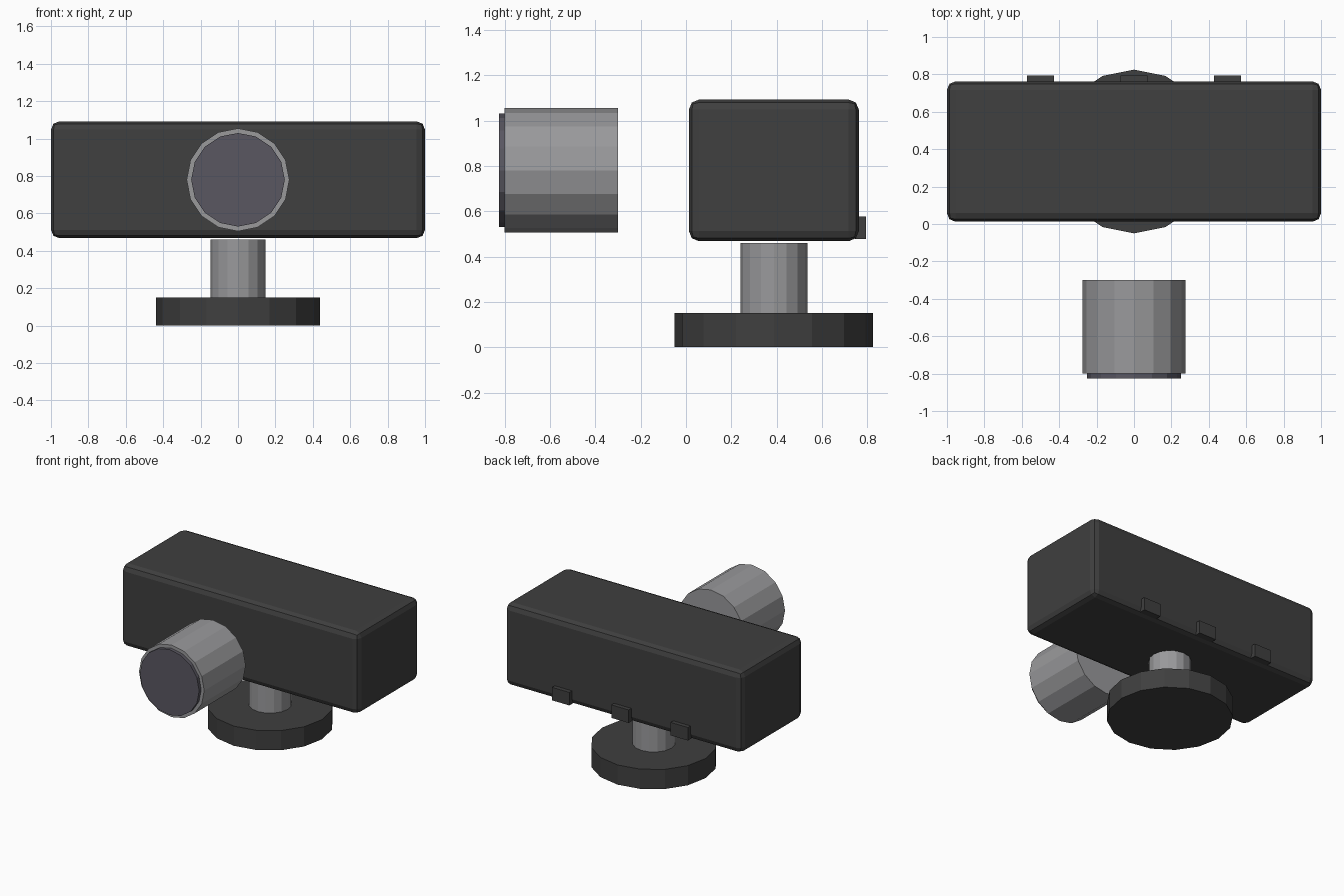
import bpy, math

if "Cube" in bpy.data.objects:
    bpy.data.objects.remove(bpy.data.objects["Cube"])

SIDES = 16
BODY_Y = 0.3875   # common centre of body, post and base
LENS_Z = 0.78


def material(name, r, g, b):
    m = bpy.data.materials.new(name)
    m.diffuse_color = (r, g, b, 1)
    m.use_nodes = True
    m.node_tree.nodes["Principled BSDF"].inputs["Base Color"].default_value = m.diffuse_color
    return m


dark = material("dark_plastic", 0.05, 0.05, 0.05)
metal = material("grey_metal", 0.32, 0.32, 0.33)
glass_mat = material("lens_glass", 0.10, 0.095, 0.12)


def box(name, lo, hi, mat, bevel=0):
    bpy.ops.mesh.primitive_cube_add(size=1, location=[(a + b) / 2 for a, b in zip(lo, hi)])
    o = bpy.context.object
    o.name = name
    o.scale = [b - a for a, b in zip(lo, hi)]
    bpy.ops.object.transform_apply(location=False, rotation=False, scale=True)
    o.data.materials.append(mat)
    if bevel:
        mod = o.modifiers.new("bevel", 'BEVEL')
        mod.width = bevel
        mod.segments = 2
    return o


def cylinder(name, radius, depth, centre, mat, along_y=False):
    bpy.ops.mesh.primitive_cylinder_add(
        vertices=SIDES, radius=radius, depth=depth, location=centre,
        rotation=(math.pi / 2 if along_y else 0, 0, 0))
    o = bpy.context.object
    o.name = name
    o.data.materials.append(mat)
    return o


# Main housing with softened edges
box("body", (-1, 0.0125, 0.4675), (1, 0.7625, 1.0925), dark, bevel=0.045)

# Floating lens barrel and its front glass
cylinder("lens_barrel", 0.275, 0.5, (0, -0.55, LENS_Z), metal, along_y=True)
cylinder("lens_glass", 0.25, 0.035, (0, -0.8075, LENS_Z), glass_mat, along_y=True)

# Stand
cylinder("stand_base", 0.4375, 0.15, (0, BODY_Y, 0.075), dark)
cylinder("stand_post", 0.148, 0.31, (0, BODY_Y, 0.305), metal)

# Connectors along the lower back
for i, x in enumerate((-0.5, 0, 0.5)):
    box(f"back_connector_{i + 1}", (x - 0.073, 0.745, 0.478), (x + 0.073, 0.795, 0.577), dark)
